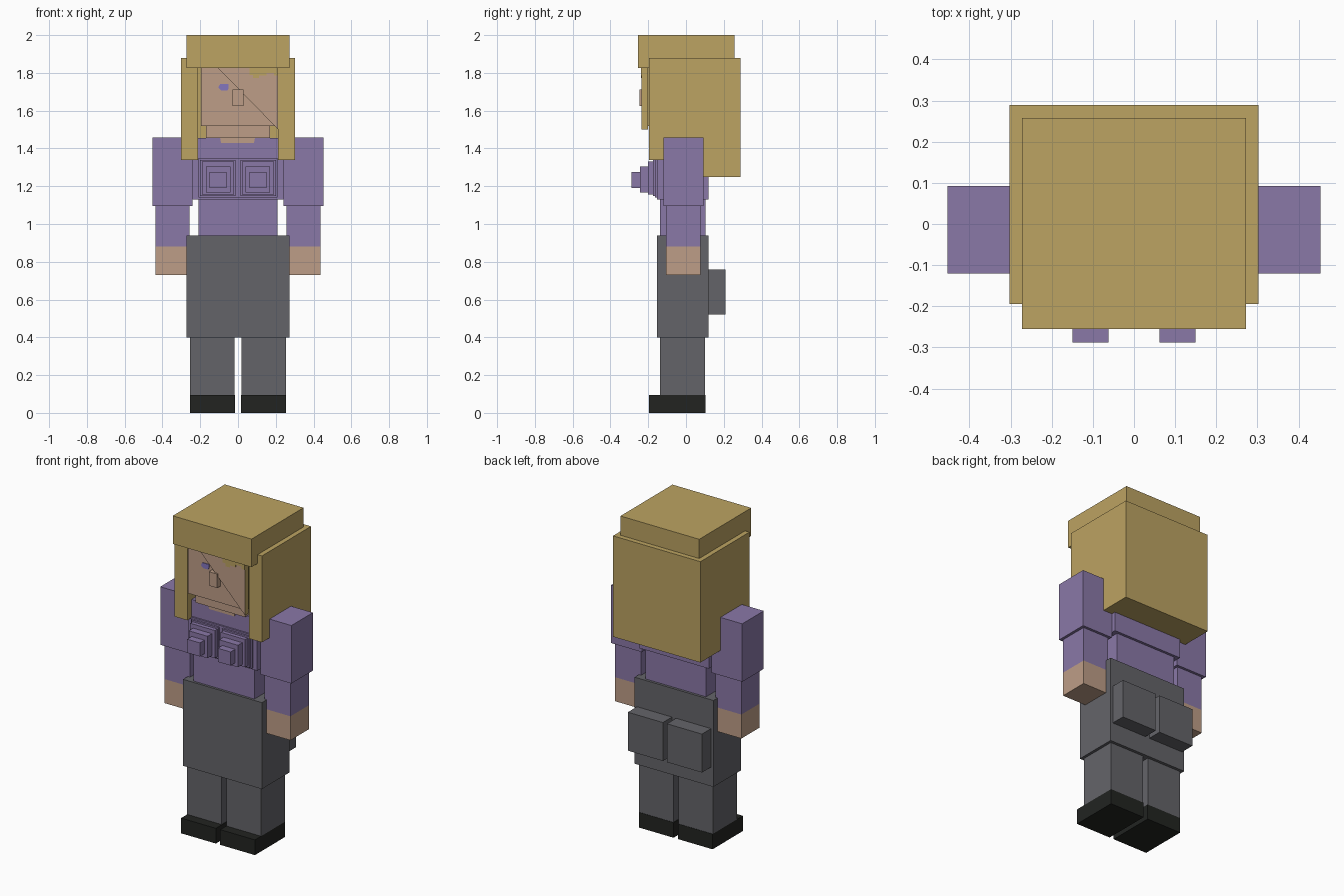
import bpy, bmesh

cube = bpy.data.objects.get("Cube")
if cube:
    bpy.data.objects.remove(cube, do_unlink=True)


def material(name, rgb):
    lin = [((c / 255 + 0.055) / 1.055) ** 2.4 for c in rgb] + [1.0]
    m = bpy.data.materials.new(name)
    m.use_nodes = True
    m.diffuse_color = lin
    bsdf = m.node_tree.nodes["Principled BSDF"]
    bsdf.inputs["Base Color"].default_value = lin
    bsdf.inputs["Roughness"].default_value = 0.9
    return m


BLOND = material("blond hair", (188, 163, 98))
PURPLE = material("purple cloth", (138, 120, 167))
SKIN = material("skin", (190, 158, 135))
GREY = material("grey cloth", (100, 100, 105))
BLACK = material("black shoe", (34, 36, 33))
IRIS = material("violet eye", (132, 118, 190))


def prism(name, outline, y0, y1, *mats):
    """Extrude an (x, z) outline from y0 (front) to y1 (back)."""
    bm = bmesh.new()
    face = bm.faces.new([bm.verts.new((x, y0, z)) for x, z in outline])
    ext = bmesh.ops.extrude_face_region(bm, geom=[face])
    for v in ext["geom"]:
        if isinstance(v, bmesh.types.BMVert):
            v.co.y = y1
    bmesh.ops.recalc_face_normals(bm, faces=bm.faces)
    # a second material goes on everything but the front
    if len(mats) > 1:
        for f in bm.faces:
            f.material_index = 0 if f.normal.y < -0.9 else 1
    me = bpy.data.meshes.new(name)
    bm.to_mesh(me)
    bm.free()
    for m in mats:
        me.materials.append(m)
    ob = bpy.data.objects.new(name, me)
    bpy.context.collection.objects.link(ob)
    return ob


def box(name, x, y, z, *mats):
    outline = [(x[0], z[0]), (x[1], z[0]), (x[1], z[1]), (x[0], z[1])]
    return prism(name, outline, y[0], y[1], *mats)


def pair(name, x, y, z, mat):
    box("left_" + name, x, y, z, mat)
    box("right_" + name, (-x[1], -x[0]), y, z, mat)


# Legs and hips
pair("shoe", (0.015, 0.255), (-0.197, 0.102), (0, 0.095), BLACK)
pair("leg", (0.018, 0.255), (-0.137, 0.10), (0.095, 0.41), GREY)
box("hips", (-0.272, 0.272), (-0.153, 0.118), (0.40, 0.94), GREY)
pair("buttock", (0.014, 0.256), (0.10, 0.208), (0.52, 0.76), GREY)

# Torso with stepped bust
box("waist", (-0.21, 0.21), (-0.138, 0.102), (0.92, 1.14), PURPLE)
box("chest", (-0.24, 0.24), (-0.153, 0.118), (1.13, 1.455), PURPLE)
box("bust_base", (-0.21, 0.21), (-0.163, -0.14), (1.14, 1.35), PURPLE)
steps = [(0.012, 0.20, 1.147, 1.34, -0.175), (0.02, 0.19, 1.157, 1.33, -0.20),
         (0.04, 0.17, 1.168, 1.305, -0.243), (0.062, 0.15, 1.19, 1.275, -0.288)]
for i, (x0, x1, z0, z1, front) in enumerate(steps):
    pair(f"bust_step_{i + 1}", (x0, x1), (front, -0.15), (z0, z1), PURPLE)

# Arms
pair("upper_arm", (0.241, 0.453), (-0.12, 0.092), (1.095, 1.457), PURPLE)
pair("forearm", (0.257, 0.436), (-0.105, 0.076), (0.88, 1.11), PURPLE)
pair("hand", (0.257, 0.436), (-0.105, 0.076), (0.73, 0.88), SKIN)

# Neck, neckline and head
box("jaw", (-0.17, 0.17), (-0.175, 0.08), (1.455, 1.53), SKIN)
prism("neckline", [(-0.17, 1.457), (-0.095, 1.457), (-0.09, 1.43), (0.085, 1.43),
                   (0.09, 1.457), (0.17, 1.457), (0.17, 1.465), (-0.17, 1.465)],
      -0.158, -0.150, SKIN)
box("head", (-0.197, 0.205), (-0.212, 0.09), (1.52, 1.83), SKIN, BLOND)
box("nose", (-0.03, 0.028), (-0.245, -0.21), (1.625, 1.712), SKIN)
prism("eye", [(-0.09, 1.707), (-0.055, 1.707), (-0.05, 1.72), (-0.05, 1.74),
              (-0.095, 1.74), (-0.105, 1.722)], -0.216, -0.211, IRIS)

# Slanted fringe with ragged hairline
prism("fringe", [(0.213, 1.50), (0.213, 1.83), (-0.11, 1.83)],
      -0.235, -0.20, SKIN, BLOND)
prism("fringe_hairline", [(0.06, 1.83), (0.06, 1.79), (0.08, 1.79), (0.08, 1.772),
                          (0.11, 1.772), (0.11, 1.785), (0.15, 1.785), (0.15, 1.80),
                          (0.19, 1.80), (0.19, 1.785), (0.212, 1.785), (0.212, 1.83)],
      -0.237, -0.234, BLOND)

# Hair
pair("side_hair", (0.213, 0.302), (-0.195, 0.10), (1.34, 1.88), BLOND)
box("back_hair", (-0.302, 0.302), (0.09, 0.289), (1.25, 1.88), BLOND)
box("top_hair", (-0.272, 0.272), (-0.255, 0.258), (1.825, 2.0), BLOND)
